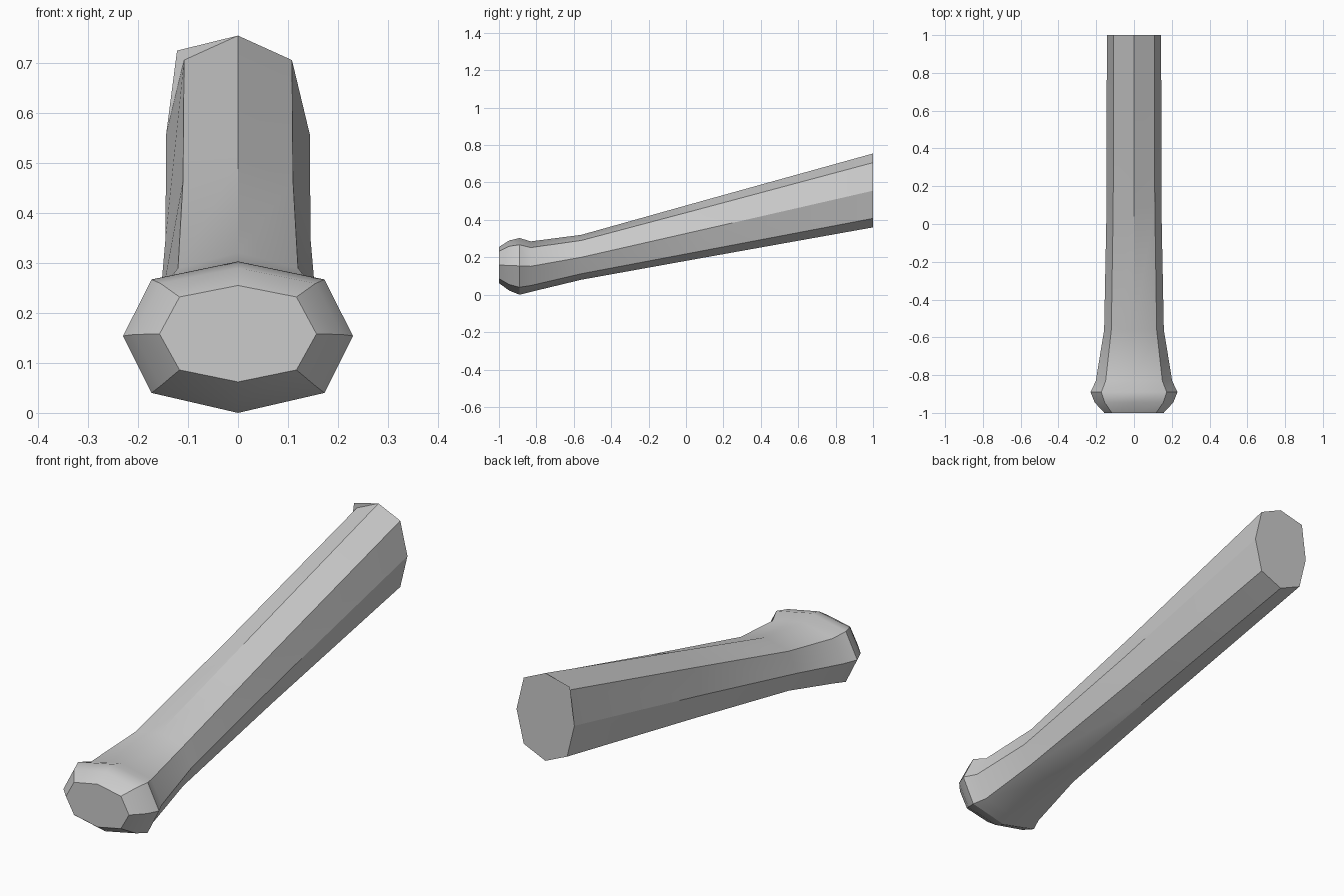
import bpy, bmesh, math

cube = bpy.data.objects.get("Cube")
if cube:
    bpy.data.objects.remove(cube, do_unlink=True)

# One plain grey material
grey = bpy.data.materials.new("plain_grey")
grey.use_nodes = True
grey.diffuse_color = (0.6, 0.6, 0.6, 1)
bsdf = grey.node_tree.nodes["Principled BSDF"]
bsdf.inputs["Base Color"].default_value = (0.6, 0.6, 0.6, 1)
bsdf.inputs["Roughness"].default_value = 0.6


def octagon(y, top, corner_x, upper, side_x, mid, lower, bottom):
    """Mirrored eight-sided cross-section, clockwise from the top."""
    half = [(corner_x, y, upper), (side_x, y, mid), (corner_x, y, lower)]
    return ([(0, y, top)] + half + [(0, y, bottom)]
            + [(-x, y, z) for x, y, z in reversed(half)])


def add_object(name, bm):
    bmesh.ops.recalc_face_normals(bm, faces=bm.faces)
    mesh = bpy.data.meshes.new(name)
    bm.to_mesh(mesh)
    bm.free()
    mesh.materials.append(grey)
    obj = bpy.data.objects.new(name, mesh)
    bpy.context.collection.objects.link(obj)
    bpy.ops.object.select_all(action="DESELECT")
    obj.select_set(True)
    bpy.context.view_layer.objects.active = obj
    bpy.ops.object.shade_smooth_by_angle(angle=math.radians(30))
    return obj


# Sections: y, top, corner x, upper corner z, side x, side z, lower corner z, bottom
sections = [
    (-1.00, 0.255, 0.117, 0.232, 0.157, 0.158, 0.086, 0.062),
    (-0.945, 0.290, 0.155, 0.259, 0.208, 0.157, 0.054, 0.022),
    (-0.89, 0.303, 0.173, 0.267, 0.230, 0.154, 0.040, 0.000),
    (-0.83, 0.285, 0.150, 0.252, 0.202, 0.152, 0.049, 0.015),
    (-0.56, 0.320, 0.120, 0.290, 0.158, 0.200, 0.112, 0.080),
    (0.10, 0.505, 0.110, 0.465, 0.145, 0.350, 0.237, 0.199),
    (1.00, 0.755, 0.108, 0.706, 0.144, 0.556, 0.408, 0.360),
]

# Handle with flared pommel, lofted along its length
bm = bmesh.new()
rings = [[bm.verts.new(p) for p in octagon(*s)] for s in sections]
for a, b in zip(rings, rings[1:]):
    for i in range(8):
        j = (i + 1) % 8
        bm.faces.new((a[i], a[j], b[j], b[i]))
bm.faces.new(rings[0])
add_object("handle", bm)

# End cap, with one upper corner pulled slightly outwards
cap = octagon(*sections[-1])
cap[7] = (-0.122, 1.0, 0.725)
bm = bmesh.new()
face = bm.faces.new([bm.verts.new(p) for p in cap])
face.normal_update()
end_cap = add_object("end_cap", bm)
if end_cap.data.polygons[0].normal.y < 0:
    end_cap.data.flip_normals()
